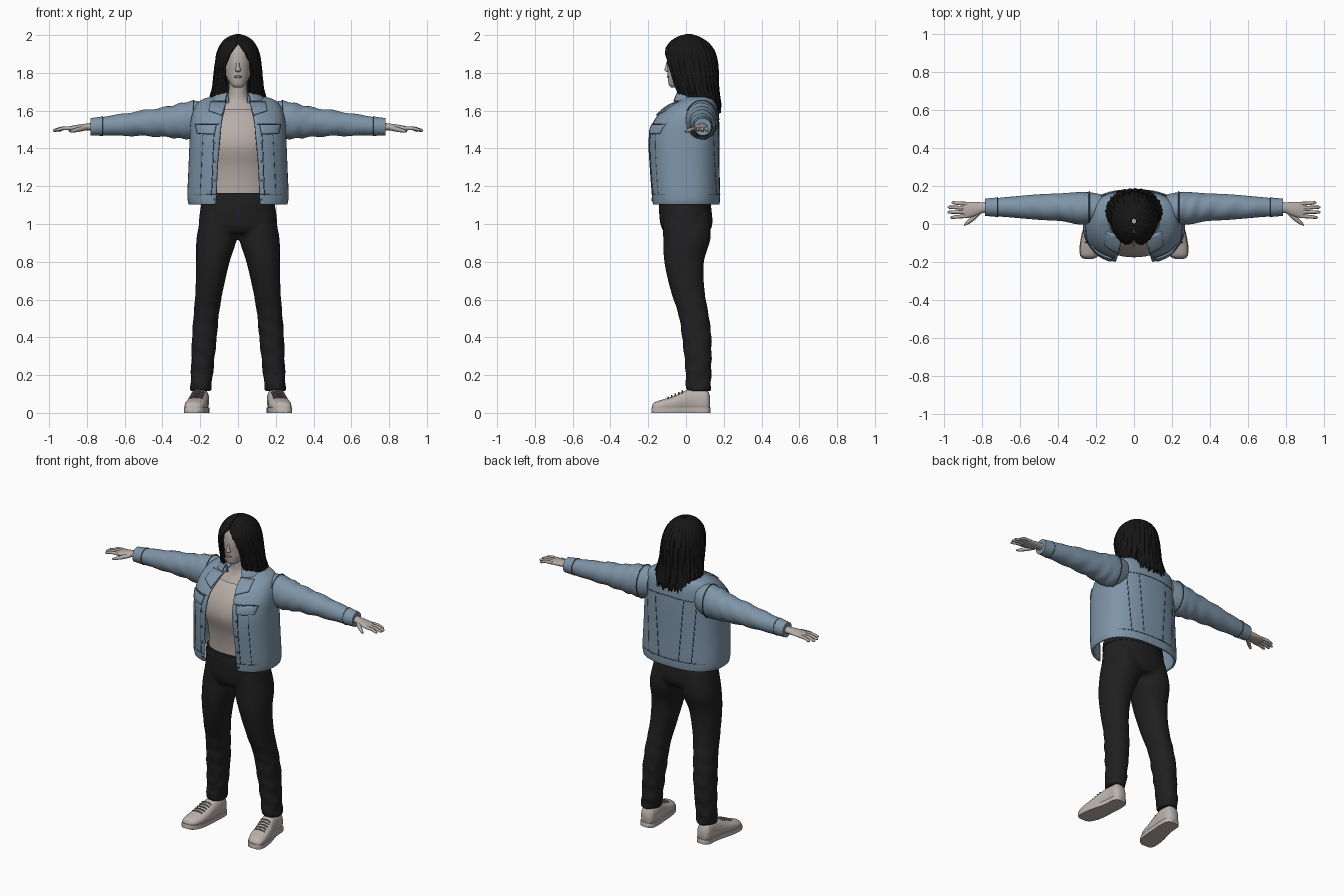
import bpy, bmesh, math
from mathutils import Vector

if "Cube" in bpy.data.objects:
    bpy.data.objects.remove(bpy.data.objects["Cube"])


def material(name, rgb):
    m = bpy.data.materials.new(name)
    m.use_nodes = True
    m.diffuse_color = (*rgb, 1)
    bsdf = next(n for n in m.node_tree.nodes if n.type == "BSDF_PRINCIPLED")
    bsdf.inputs["Base Color"].default_value = (*rgb, 1)
    bsdf.inputs["Roughness"].default_value = 0.8
    return m


SKIN = material("skin", (0.46, 0.41, 0.38))
SHIRT = material("shirt", (0.48, 0.42, 0.39))
DENIM = material("denim", (0.21, 0.30, 0.39))
SEAM = material("denim seam", (0.07, 0.10, 0.14))
BLACK = material("black trousers", (0.014, 0.014, 0.015))
HAIR = material("black hair", (0.008, 0.008, 0.008))
SHOE = material("shoe canvas", (0.50, 0.45, 0.42))
LACE = material("shoe trim", (0.27, 0.24, 0.23))


def spline(rows, k=5):
    """Smoothly resample a list of equal-length tuples."""
    out = []
    for i in range(len(rows) - 1):
        a, b, c, d = (rows[max(0, min(len(rows) - 1, i + j))] for j in (-1, 0, 1, 2))
        for s in range(k):
            t = s / k
            out.append([q + 0.5 * t * (r - p + t * (2*p - 5*q + 4*r - w + t * (3*(q - r) + w - p)))
                        for p, q, r, w in zip(a, b, c, d)])
    return out + [list(rows[-1])]


def trunk(rows):
    """(z, front y, back y, half width, gap) to loft stations."""
    return [(0, (f + b) / 2, z, rx, (b - f) / 2, g) for z, f, b, rx, g in rows]


def power(v, p):
    return math.copysign(abs(v) ** p, v)


def section(st, a, axis, p):
    u, w = st[3] * power(math.sin(a), p), -st[4] * power(math.cos(a), p)
    offset = {"z": (u, w, 0), "x": (0, u, w), "y": (u, 0, w)}[axis]
    return Vector(st[:3]) + Vector(offset)


def gap_angle(st, p):
    return math.asin(min(1, abs(st[5]) / st[3]) ** (1 / p))


def shade(ob, angle=50):
    bpy.ops.object.select_all(action="DESELECT")
    ob.select_set(True)
    bpy.context.view_layer.objects.active = ob
    bpy.ops.object.shade_smooth_by_angle(angle=math.radians(angle))


def finish(name, bm, mat, mirror=False, thick=0, remesh=0):
    me = bpy.data.meshes.new(name)
    bmesh.ops.recalc_face_normals(bm, faces=bm.faces)
    bm.to_mesh(me)
    bm.free()
    me.materials.append(mat)
    ob = bpy.data.objects.new(name, me)
    bpy.context.collection.objects.link(ob)
    shade(ob)
    if thick:
        mod = ob.modifiers.new("thickness", "SOLIDIFY")
        mod.thickness, mod.offset = thick, 0
    if remesh:
        mod = ob.modifiers.new("blend", "REMESH")
        mod.mode, mod.voxel_size, mod.use_smooth_shade = "VOXEL", remesh, True
        mod = ob.modifiers.new("soften", "SMOOTH")
        mod.factor, mod.iterations = 0.5, 4
    if mirror:
        ob.modifiers.new("mirror", "MIRROR").use_mirror_merge = False
    return ob


def loft(name, parts, mat, axis="z", p=1.0, n=40, post=None, k=5, **kw):
    """Skin elliptical stations; a sixth value opens the section at the front."""
    bm = bmesh.new()
    for rows in parts:
        is_open = len(rows[0]) > 5
        rings, dense = [], spline(rows, k)
        for i, st in enumerate(dense):
            a0 = gap_angle(st, p) if is_open else 0
            ring = []
            for j in range(n + is_open):
                a = a0 + (2 * math.pi - 2 * a0) * j / n
                co = section(st, a, axis, p)
                ring.append(bm.verts.new(post(co, a, i / (len(dense) - 1)) if post else co))
            rings.append(ring)
        for lo, hi in zip(rings, rings[1:]):
            for j in range(n):
                m = (j + 1) % len(lo)
                bm.faces.new((lo[j], lo[m], hi[m], hi[j]))
        if not is_open:
            bm.faces.new(rings[0])
            bm.faces.new(rings[-1])
    return finish(name, bm, mat, **kw)


def tube(name, paths, r, mat, mirror=False):
    """Round strips along paths of (x, y, z, thickness factor)."""
    cu = bpy.data.curves.new(name, "CURVE")
    cu.dimensions, cu.bevel_depth, cu.bevel_resolution, cu.use_fill_caps = "3D", r, 2, True
    for path in paths:
        sp = cu.splines.new("POLY")
        sp.points.add(len(path) - 1)
        for pt, co in zip(sp.points, path):
            pt.co = (*co[:3], 1)
            pt.radius = co[3] if len(co) > 3 else 1
    ob = bpy.data.objects.new(name, cu)
    bpy.context.collection.objects.link(ob)
    cu.materials.append(mat)
    shade_target = ob
    bpy.ops.object.select_all(action="DESELECT")
    ob.select_set(True)
    bpy.context.view_layer.objects.active = ob
    bpy.ops.object.convert(target="MESH")
    shade_target = bpy.context.view_layer.objects.active
    shade(shade_target)
    if mirror:
        shade_target.modifiers.new("mirror", "MIRROR").use_mirror_merge = False


# Head, neck and face
loft("head", [trunk([(1.722, -.075, -.04, .02, 0), (1.735, -.09, -.01, .036, 0), (1.77, -.096, .06, .058, 0),
     (1.81, -.097, .1, .071, 0), (1.86, -.1, .12, .077, 0), (1.92, -.09, .125, .075, 0),
     (1.96, -.06, .1, .058, 0), (1.985, -.02, .06, .03, 0)])], SKIN)
loft("nose", [[(0, -.094, 1.868, .006, .006), (0, -.098, 1.835, .009, .011),
     (0, -.1, 1.815, .015, .013), (0, -.095, 1.805, .01, .008)]], SKIN, n=16)
loft("lips", [[(0, -.091, 1.773, .012, .006), (0, -.092, 1.78, .021, .009),
     (0, -.091, 1.787, .012, .006)]], LACE, n=16)
loft("neck", [[(0, .01, 1.56, .15, .11), (0, .02, 1.62, .12, .075), (0, .02, 1.66, .062, .056),
     (0, .02, 1.71, .049, .052), (0, .015, 1.79, .049, .052)]], SKIN)


# Hair with strand ripples and ragged tips
def strands(co, a, v):
    wave = math.sin(31 * a + 4 * v) + 0.6 * math.sin(53 * a - 5 * v)
    fall = max(0, 1 - 4 * v)
    s = 1 + 0.016 * wave * min(1, 4 * (1 - v))
    co.x *= s
    co.y = 0.03 + (co.y - 0.03) * s
    co.z += fall * (0.014 * math.sin(47 * a) + 0.009 * math.sin(19 * a) + 0.018 * math.cos(a))
    return co


loft("hair", [trunk([(1.625, -.01, .18, .15, .085), (1.66, -.04, .176, .145, .075), (1.72, -.065, .168, .13, .062),
     (1.78, -.09, .166, .123, .066), (1.85, -.112, .163, .116, .061), (1.91, -.112, .148, .105, .035),
     (1.955, -.085, .115, .083, .003), (1.985, -.045, .07, .05, .002), (1.999, 0, .03, .012, .001)])],
     HAIR, n=180, post=strands, thick=.012)

# Shirt
loft("shirt", [trunk([(1.08, -.125, .11, .18, 0), (1.2, -.13, .11, .175, 0), (1.3, -.145, .12, .18, 0),
     (1.41, -.175, .13, .2, 0), (1.5, -.158, .13, .19, 0), (1.57, -.115, .12, .165, 0),
     (1.605, -.08, .1, .13, 0)])], SHIRT, p=.9)


# Trousers
def creases(co, a, v):
    fade = max(0, 1 - co.z / 0.75)
    co.y += 0.006 * fade * math.sin(70 * co.z + 2 * a)
    co.x += 0.004 * fade * math.sin(55 * co.z - 3 * a)
    return co


leg = [(.198, .066, .115, .056, .066), (.188, .065, .25, .06, .07), (.178, .057, .4, .066, .078),
       (.168, .04, .52, .067, .08), (.152, .008, .65, .073, .09), (.133, -.01, .8, .089, .105),
       (.112, .005, .93, .107, .126), (.1, 0, 1.06, .09, .12)]
hips = [(0, .003, .95, .19, .115), (0, .002, 1.0, .208, .138), (0, -.006, 1.1, .196, .138),
        (0, -.01, 1.165, .184, .13)]
loft("trousers", [hips, leg, [(-s[0], *s[1:]) for s in leg]], BLACK, p=.92, post=creases, remesh=.011)
loft("waistband", [[(0, -.01, 1.125, .195, .139), (0, -.01, 1.165, .19, .135)]], BLACK, p=.92)

# Jacket body, open at the front
jacket_rows = trunk([(1.105, -.18, .172, .255, .118), (1.15, -.184, .174, .262, .114), (1.3, -.195, .172, .256, .108),
                     (1.45, -.199, .172, .25, .095), (1.54, -.172, .17, .245, .086), (1.61, -.11, .165, .226, .07),
                     (1.652, -.035, .15, .19, .062), (1.675, 0, .12, .115, .05)])
loft("jacket_body", [jacket_rows], DENIM, p=.8, n=64, thick=.012)
jacket_dense = spline(jacket_rows, 12)


def on_jacket(x, z, back=False, out=.008):
    """Point just outside the jacket surface at a given x and height."""
    st = min(jacket_dense, key=lambda s: abs(s[2] - z))
    a = math.asin(power(max(-1, min(1, x / st[3])), 1 / .8))
    co = section(st, math.pi - a if back else a, "z", .8)
    return Vector((co.x, co.y + (out if back else -out), z))


def seam(start, end, back=False, steps=14):
    a, b = Vector(start), Vector(end)
    return [on_jacket(*a.lerp(b, i / steps), back, .005) for i in range(steps + 1)]


def patch(name, corners, n=8):
    """Thin flap that follows the jacket front, mirrored."""
    a, b, c, d = map(Vector, corners)
    bm = bmesh.new()
    grid = [[bm.verts.new(on_jacket(*a.lerp(b, i / n).lerp(d.lerp(c, i / n), j / n), out=.012))
             for i in range(n + 1)] for j in range(n + 1)]
    for r, s in zip(grid, grid[1:]):
        for i in range(n):
            bm.faces.new((r[i], r[i + 1], s[i + 1], s[i]))
    finish(name, bm, DENIM, mirror=True, thick=.009)


patch("pocket_flaps", [(.115, 1.525), (.225, 1.525), (.215, 1.48), (.125, 1.475)])
patch("collar_points", [(.062, 1.645), (.145, 1.645), (.155, 1.6), (.085, 1.575)])
loft("collar", [[(0, .035, 1.64, .09, .08, .05), (0, .035, 1.685, .1, .085, .052),
     (0, .035, 1.69, .115, .095, .058), (0, .035, 1.65, .15, .11, .068)]], DENIM, thick=.008)
tube("front_seams", [seam((.14, 1.15), (.125, 1.53)), seam((.2, 1.15), (.185, 1.47)), seam((.12, 1.155), (.245, 1.155)),
     seam((.125, 1.475), (.215, 1.48)), seam((.1, 1.53), (.23, 1.53)), seam((.155, 1.6), (.085, 1.575))],
     .003, SEAM, True)
tube("back_seams", [seam((0, 1.555), (.22, 1.545), True), seam((0, 1.155), (.24, 1.155), True),
     seam((.07, 1.16), (.1, 1.54), True), seam((.15, 1.16), (.175, 1.54), True)], .003, SEAM, True)
tube("buttons", [[on_jacket(.125, z, out=.004), on_jacket(.125, z, out=.011)]
     for z in (1.13, 1.23, 1.33, 1.43)], .008, SEAM, True)


# Sleeves and cuffs
def folds(co, a, v):
    co.z += 0.004 * math.sin(40 * v + 2 * a) * math.sin(math.pi * v)
    return co


loft("sleeves", [[(.17, .085, 1.56, .07, .085), (.23, .083, 1.552, .083, .1), (.3, .083, 1.546, .084, .094),
     (.38, .088, 1.54, .073, .08), (.5, .089, 1.534, .067, .068), (.64, .089, 1.523, .055, .056),
     (.775, .088, 1.515, .043, .044)]], DENIM, axis="x", post=folds, mirror=True)
loft("cuffs", [[(.72, .088, 1.518, .051, .051), (.782, .088, 1.514, .045, .046)]], DENIM, axis="x", mirror=True)
armhole = [section((.235, .083, 1.552, .087, .103), i * math.pi / 16, "x", 1) for i in range(33)]
cuff_line = [section((.718, .088, 1.518, .05, .05), i * math.pi / 16, "x", 1) for i in range(33)]
tube("sleeve_seams", [armhole, cuff_line], .003, SEAM, True)

# Hands
loft("palms", [[(.76, .088, 1.515, .028, .022), (.8, .085, 1.513, .029, .019), (.84, .078, 1.51, .038, .017),
     (.88, .073, 1.506, .042, .014), (.9, .073, 1.504, .036, .009)]], SKIN, axis="x", n=20, mirror=True)
fingers = [[(.875, y, 1.507, 1), ((.89 + tip) / 2, (y + end) / 2, 1.506, .9), (tip - .008, end, z, .75), (tip, end, z, .3)]
           for y, end, tip, z in ((.106, .112, .958, 1.495), (.085, .088, .979, 1.494),
                                  (.063, .062, .98, 1.496), (.042, .034, .966, 1.498))]
thumb = [(.81, .066, 1.508, 1.3), (.845, .03, 1.5, 1.2), (.875, .006, 1.493, .9), (.892, -.006, 1.49, .4)]
tube("fingers", fingers + [thumb], .0105, SKIN, True)

# Shoes: uppers, soles and laces
shoe = [(.2, .128, .05, .022, .035), (.2, .108, .062, .042, .062), (.2, .05, .065, .047, .066),
        (.207, 0, .06, .05, .06), (.217, -.06, .046, .056, .045), (.226, -.12, .038, .056, .034),
        (.235, -.165, .03, .044, .027), (.238, -.18, .025, .022, .015)]


def sole_shape(co, a, v):
    co.z = max(0, min(.028, co.z))
    return co


loft("shoe_uppers", [shoe], SHOE, axis="y", p=.85, mirror=True)
loft("shoe_soles", [[(x, y * 1.02, .014, w * 1.07, .06) for x, y, z, w, h in shoe]], SHOE,
     axis="y", p=.8, post=sole_shape, mirror=True)
laces = []
for i in range(5):
    t = i / 4
    st = (.21 + .012 * t, -.02 - .075 * t, .057 - .016 * t, .053, .056 - .016 * t)
    laces.append([section(st, math.pi + a * .16, "y", .85) + Vector((0, 0, .003)) for a in range(-4, 5)])
tube("laces", laces, .004, LACE, True)
